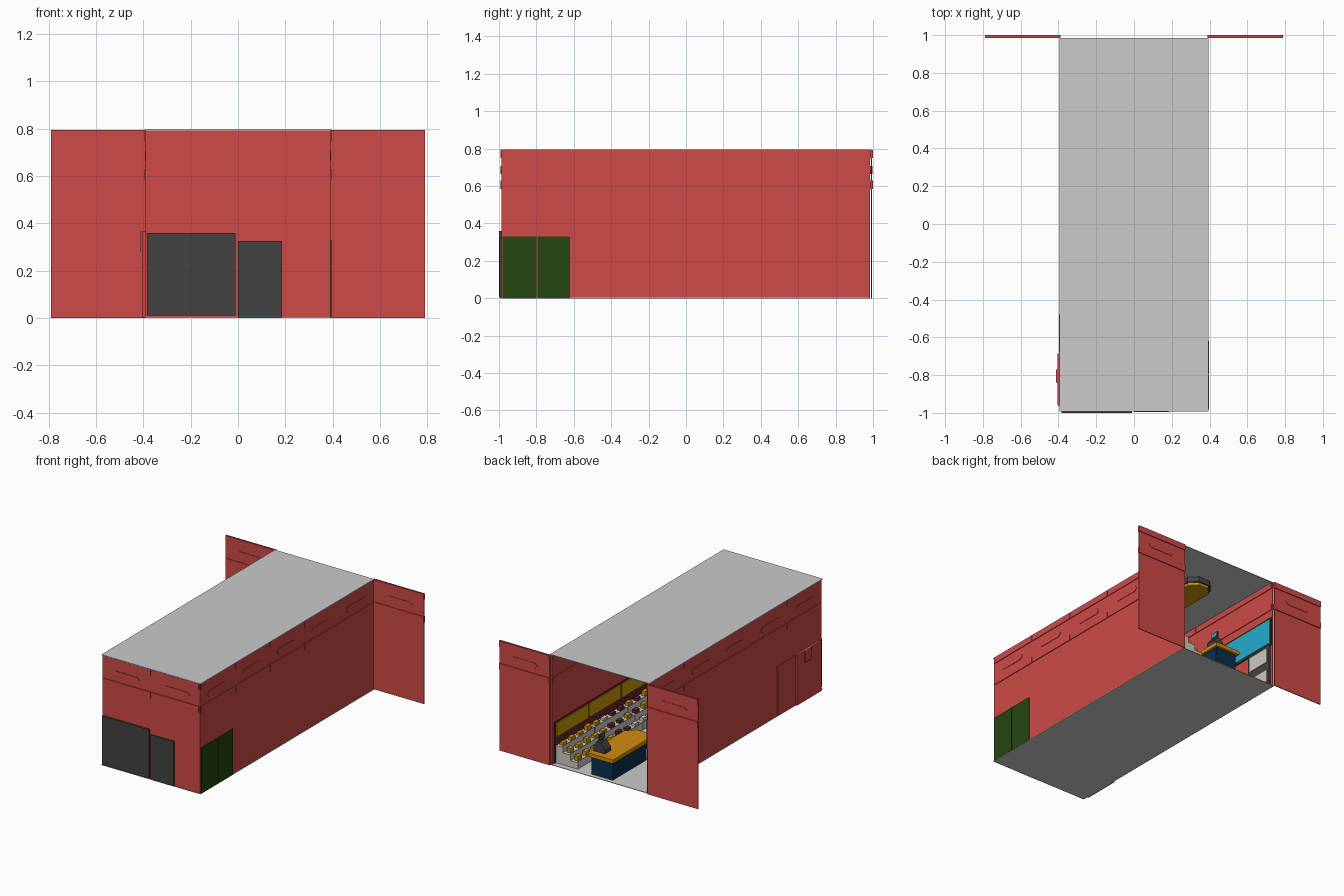
import bpy, bmesh, random
from mathutils import Matrix

if "Cube" in bpy.data.objects:
    bpy.data.objects.remove(bpy.data.objects["Cube"])

random.seed(4)


def mat(name, r, g, b):
    m = bpy.data.materials.new(name)
    lin = [(c / 255 / 12.92) if c < 10 else ((c / 255 + 0.055) / 1.055) ** 2.4 for c in (r, g, b)]
    m.diffuse_color = (*lin, 1)
    m.use_nodes = True
    m.node_tree.nodes["Principled BSDF"].inputs["Base Color"].default_value = m.diffuse_color
    return m


RED = mat("red", 205, 74, 72)
GREY = mat("light grey", 203, 203, 203)
DARK = mat("dark grey", 66, 66, 66)
GREEN = mat("dark green", 35, 70, 16)
BLUE = mat("navy", 10, 46, 76)
ORANGE = mat("orange", 212, 140, 14)
CYAN = mat("cyan", 36, 172, 206)
BEIGE = mat("off white", 208, 200, 190)
MAROON = mat("maroon", 105, 34, 44)
YELLOW = mat("amber yellow", 200, 152, 8)


def finish(name, bm, m):
    bmesh.ops.recalc_face_normals(bm, faces=bm.faces)
    me = bpy.data.meshes.new(name)
    bm.to_mesh(me)
    bm.free()
    me.materials.append(m)
    ob = bpy.data.objects.new(name, me)
    bpy.context.collection.objects.link(ob)
    return ob


def boxes(name, m, items):
    """One object from boxes given as (x0, x1, y0, y1, z0, z1)."""
    bm = bmesh.new()
    for x0, x1, y0, y1, z0, z1 in items:
        mx = Matrix.Translation(((x0 + x1) / 2, (y0 + y1) / 2, (z0 + z1) / 2))
        mx = mx @ Matrix.Diagonal((x1 - x0, y1 - y0, z1 - z0, 1))
        bmesh.ops.create_cube(bm, size=1, matrix=mx)
    return finish(name, bm, m)


def prism(name, m, pts, offset):
    """Extrude a planar outline along an offset vector."""
    bm = bmesh.new()
    face = bm.faces.new([bm.verts.new(p) for p in pts])
    ext = bmesh.ops.extrude_face_region(bm, geom=[face])
    bmesh.ops.translate(bm, vec=offset, verts=[v for v in ext["geom"] if isinstance(v, bmesh.types.BMVert)])
    return finish(name, bm, m)


def hexagon(u, z=0.685, w=0.11, h=0.021):
    return [(u - w, z), (u - w + h, z - h), (u + w - h, z - h),
            (u + w, z), (u + w - h, z + h), (u - w + h, z + h)]


def octagon(x, y0, y1, w, c, z):
    return [(x - w, y0 + c, z), (x - w + c, y0, z), (x + w - c, y0, z), (x + w, y0 + c, z),
            (x + w, y1 - c, z), (x + w - c, y1, z), (x - w + c, y1, z), (x - w, y1 - c, z)]


BANDS = ((0.585, 0.63), (0.75, 0.792))

# Shell: floor, roof, walls open at the back
boxes("floor", GREY, [(-.395, .395, -.992, .985, 0, .004)])
boxes("roof", GREY, [(-.395, .395, -.992, .985, .792, .796)])
boxes("front_wall", RED, [(-.39, .39, -.987, -.977, .004, .792)])
for s, side in ((-1, "left"), (1, "right")):
    xs = sorted((s * .39, s * .38))
    boxes(side + "_wall", RED, [(*xs, -.987, .985, .004, .792)])
    # Raised bands in five lengths, outside and inside
    outer, inner = sorted((s * .39, s * .395)), sorted((s * .38, s * .375))
    items = []
    for z0, z1 in BANDS:
        for i in range(5):
            y0 = -.98 + i * .392
            items += [(*outer, y0, y0 + .388, z0, z1), (*inner, y0, y0 + .388, z0, z1)]
    boxes(side + "_wall_bands", RED, items)
    for i in range(5):
        y = -.80 + i * .396
        prism(side + "_wall_ornament", RED, [(s * .388, u, z) for u, z in hexagon(y)], (s * .005, 0, 0))
    # Back wing with bands on both faces
    wx = sorted((s * .39, s * .79))
    boxes(side + "_wing", RED, [(*wx, .988, .994, 0, .795)])
    boxes(side + "_wing_bands", RED, [(*wx, .984, 1.0, z0, z1) for z0, z1 in BANDS])
    prism(side + "_wing_ornament", RED, [(u, .985, z) for u, z in hexagon(s * .595)], (0, .012, 0))
    prism("front_ornament", RED, [(u, -.985, z) for u, z in hexagon(s * .2)], (0, -.006, 0))
boxes("front_bands", RED, [(x0, x0 + .378, -.993, -.987, z0, z1)
                           for x0 in (-.38, .002) for z0, z1 in BANDS])

# Outside doors
boxes("front_large_door", DARK, [(-.385, -.01, -1.0, -.987, .01, .36)])
boxes("front_small_door", DARK, [(0, .185, -.996, -.987, .002, .325)])
boxes("right_green_doors", GREEN, [(.39, .396, -.98, -.80, .002, .33), (.39, .396, -.795, -.62, .002, .33)])
boxes("left_single_door", RED, [(-.397, -.39, -.68, -.48, .002, .36)])
boxes("left_door_surround", RED, [(-.406, -.39, -.96, -.685, .002, .365)])
boxes("left_door_box", RED, [(-.413, -.406, -.84, -.77, .28, .365)])

# Wall screen and glazed cabinet on the inside left wall
boxes("screen_frame", GREEN, [(-.38, -.372, .49, .98, .315, .525)])
boxes("wall_screen", CYAN, [(-.372, -.368, .505, .967, .33, .51)])
boxes("cabinet_frame", DARK, [(-.38, -.366, .75, .965, .02, .315)])
boxes("cabinet_panes", BEIGE, [(-.366, -.362, .77, .945, z0, z1) for z0, z1 in ((.04, .13), (.19, .295))])

# Counter with chamfered far end
for name, m, w, y0, y1, c, z0, h in (("counter_body", BLUE, .085, .52, .955, .05, .004, .131),
                                     ("counter_top", ORANGE, .10, .50, .975, .06, .135, .027)):
    pts = octagon(0, y0, y1, w, c, z0)
    pts = pts[:4] + [(w, y1, z0), (-w, y1, z0)]
    prism(name, m, pts, (0, 0, h))

# Cash register: sloped body with a screen on a stand
profile = [(-.005, .162), (.085, .162), (.085, .20), (.06, .235), (.03, .235), (-.005, .19)]
prism("register_body", DARK, [(x, .86, z) for x, z in profile], (0, .07, 0))
boxes("register_stand", DARK, [(.04, .05, .89, .90, .23, .25)])
boxes("register_display", DARK, [(.04, .05, .865, .925, .245, .285)])
boxes("register_screen", CYAN, [(.05, .053, .87, .92, .25, .28)])

# Hanging ceiling light over the counter
prism("ceiling_light", YELLOW, octagon(0, .32, .72, .09, .05, .735), (0, 0, .02))
prism("ceiling_light_mount", DARK, octagon(0, .31, .73, .10, .055, .755), (0, 0, .037))

# Display along the right wall: backboard, amber panels, stepped shelves
boxes("display_backboard", MAROON, [(.374, .38, -.93, .96, .004, .30)])
boxes("display_panels", YELLOW, [(.368, .374, .945 - .372 * i - .36, .945 - .372 * i, .19, .29) for i in range(5)])
TIERS = ((.32, .374, .13), (.26, .32, .09), (.20, .26, .05))
boxes("display_shelves", BEIGE, [(x0, x1, .945 - .372 * i - .362, .945 - .372 * i, .004, z)
                                 for x0, x1, z in TIERS for i in range(5)])
boxes("shelf_lips", GREY, [(x0, x0 + .004, -.915, .945, z, z + .008) for x0, x1, z in TIERS])

# Small goods in rows on each step, grouped by colour
goods = {"yellow_goods": (YELLOW, []), "maroon_goods": (MAROON, []), "dark_goods": (DARK, []), "pale_goods": (BEIGE, [])}
for x0, x1, z in TIERS:
    xc = (x0 + x1) / 2
    for i in range(20):
        y = .90 - i * .093
        if i < 5:
            key = "yellow_goods"
        else:
            key = random.choice(("maroon_goods", "maroon_goods", "dark_goods", "pale_goods", "yellow_goods"))
        h = random.choice((.018, .024, .032))
        goods[key][1].append((xc - .014, xc + .014, y - .022, y + .022, z, z + h))
for name, (m, items) in goods.items():
    if items:
        boxes(name, m, items)
